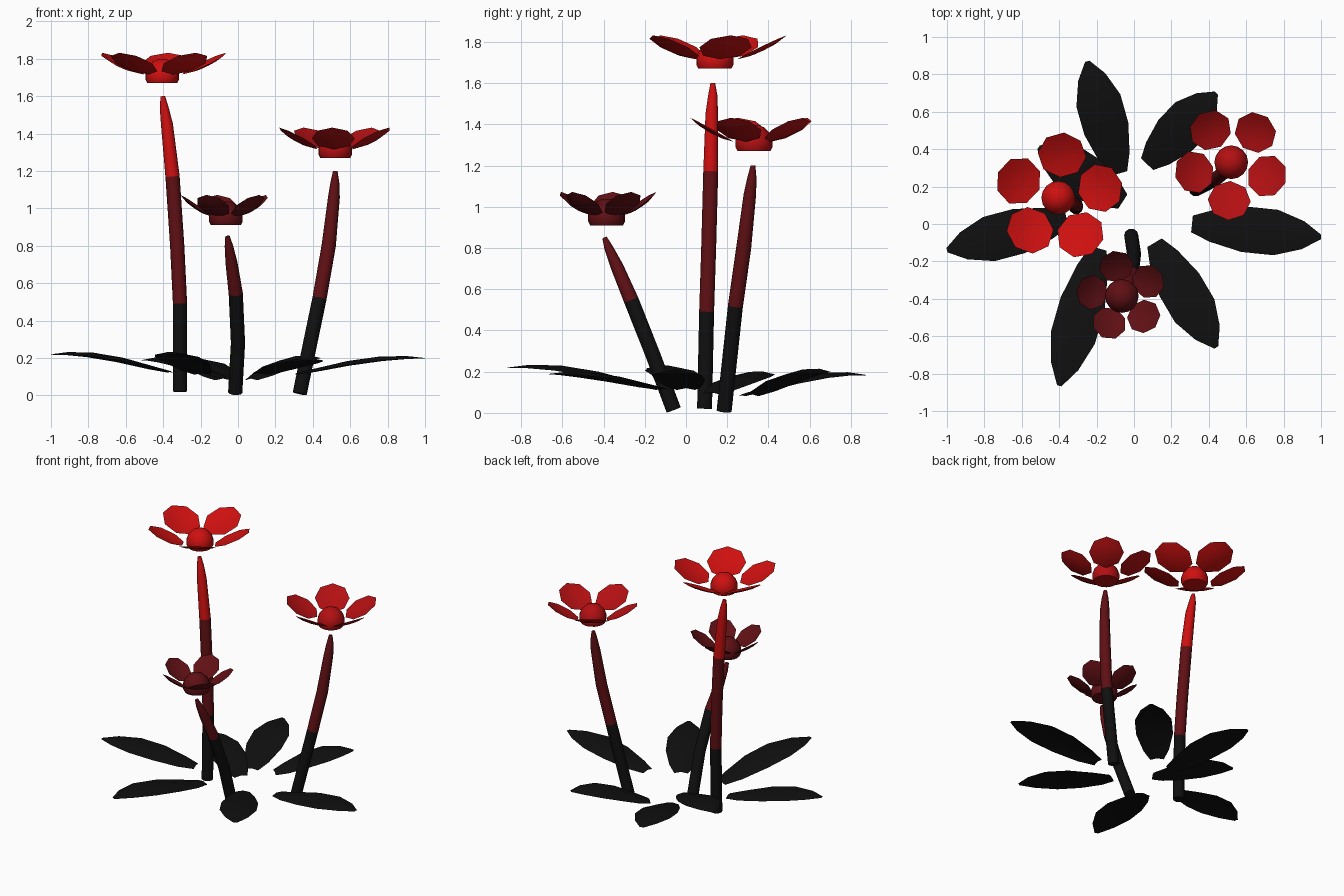
import bpy, bmesh, math
from mathutils import Vector, Matrix

if "Cube" in bpy.data.objects:
    bpy.data.objects.remove(bpy.data.objects["Cube"], do_unlink=True)


def make_material(name, r, g, b):
    m = bpy.data.materials.new(name)
    m.use_nodes = True
    m.diffuse_color = (r, g, b, 1)
    bsdf = m.node_tree.nodes["Principled BSDF"]
    bsdf.inputs["Base Color"].default_value = (r, g, b, 1)
    bsdf.inputs["Roughness"].default_value = 0.8
    return m


BLACK = make_material("near black", 0.005, 0.005, 0.005)
DARK = make_material("dark red", 0.115, 0.005, 0.007)
MID = make_material("medium red", 0.45, 0.005, 0.006)
BRIGHT = make_material("bright red", 0.62, 0.005, 0.005)


def finish(bm, name, mats, angle=40):
    bmesh.ops.recalc_face_normals(bm, faces=bm.faces)
    mesh = bpy.data.meshes.new(name)
    bm.to_mesh(mesh)
    bm.free()
    for m in mats:
        mesh.materials.append(m)
    obj = bpy.data.objects.new(name, mesh)
    bpy.context.collection.objects.link(obj)
    bpy.ops.object.select_all(action="DESELECT")
    obj.select_set(True)
    bpy.context.view_layer.objects.active = obj
    bpy.ops.object.shade_smooth_by_angle(angle=math.radians(angle))
    return obj


def bridge(bm, a, b, index=0):
    n = len(a)
    for i in range(n):
        j = (i + 1) % n
        bm.faces.new((a[i], a[j], b[j], b[i])).material_index = index


# Stems: tapered tubes lofted along a bent path, coloured by height
def stem(name, path, limits, mats, sides=10):
    pts = [Vector(p) for p in path]
    last = len(pts) - 1
    bm = bmesh.new()
    rings = []
    for i, p in enumerate(pts):
        d = (pts[min(i + 1, last)] - pts[max(i - 1, 0)]).normalized()
        u = Vector((0, 1, 0)).cross(d).normalized()
        v = d.cross(u)
        to_tip = (pts[last] - p).length
        r = min(0.038, 0.012 + 0.19 * to_tip, 0.027 + 0.013 * to_tip / 0.4)
        ring = []
        for k in range(sides):
            a = math.tau * k / sides
            ring.append(bm.verts.new(p + (u * math.cos(a) + v * math.sin(a)) * r))
        rings.append(ring)
    for i in range(last):
        mid = (pts[i].z + pts[i + 1].z) / 2
        bridge(bm, rings[i], rings[i + 1], sum(mid > h for h in limits))
    bm.faces.new(rings[0])
    bm.faces.new(rings[-1]).material_index = len(limits)
    finish(bm, name, mats)


stem("tall_stem",
     [(-0.31, 0.09, 0.02), (-0.31, 0.1, 0.49), (-0.325, 0.11, 0.8),
      (-0.35, 0.12, 1.17), (-0.38, 0.125, 1.45), (-0.395, 0.13, 1.54),
      (-0.402, 0.13, 1.6)],
     (0.49, 1.17), (BLACK, DARK, BRIGHT))
stem("middle_stem",
     [(0.33, 0.185, 0.01), (0.436, 0.24, 0.52), (0.485, 0.28, 0.8),
      (0.513, 0.31, 1.06), (0.518, 0.32, 1.14), (0.52, 0.325, 1.2)],
     (0.52,), (BLACK, DARK))
stem("short_stem",
     [(-0.015, -0.06, 0.015), (0.0, -0.16, 0.28), (-0.012, -0.265, 0.545),
      (-0.035, -0.335, 0.71), (-0.049, -0.375, 0.8), (-0.056, -0.395, 0.85)],
     (0.545,), (BLACK, DARK))


# Flower heads: a domed centre and five tilted, cupped octagonal petals
DOME = ((0.08, 0.0), (0.09, 0.02), (0.09, 0.05), (0.078, 0.085), (0.05, 0.115), (0.02, 0.128))


def dome(name, centre, mat, sides=16):
    bm = bmesh.new()
    rings = []
    for r, z in DOME:
        rings.append([bm.verts.new(centre + Vector((r * math.cos(math.tau * k / sides),
                                                    r * math.sin(math.tau * k / sides), z)))
                      for k in range(sides)])
    for a, b in zip(rings, rings[1:]):
        bridge(bm, a, b)
    bm.faces.new(rings[0])
    bm.faces.new(rings[-1])
    finish(bm, name, [mat])


def petal(name, centre, angle, dist, half_len, half_wide, mat):
    bm = bmesh.new()
    tilt = math.atan2(0.058, half_len)
    place = (Matrix.Translation(centre) @ Matrix.Rotation(angle, 4, "Z")
             @ Matrix.Translation((dist, 0, 0.104)) @ Matrix.Rotation(-tilt, 4, "Y"))
    rings = []
    for s, z in ((1, 0), (0.55, -0.013)):
        rings.append([bm.verts.new(place @ Vector((
            s * half_len / math.cos(tilt) * math.cos(math.tau * k / 8),
            s * half_wide * math.sin(math.tau * k / 8), z))) for k in range(8)])
    bridge(bm, rings[0], rings[1])
    tip = bm.verts.new(place @ Vector((0, 0, -0.017)))
    for k in range(8):
        bm.faces.new((rings[1][k], rings[1][(k + 1) % 8], tip))
    finish(bm, name, [mat])


FLOWERS = (
    ("tall", (-0.405, 0.14, 1.67), 13, 0.23, 0.12, 0.13, BRIGHT),
    ("middle", (0.52, 0.33, 1.27), 51, 0.205, 0.105, 0.115, MID),
    ("short", (-0.065, -0.385, 0.91), 29, 0.16, 0.085, 0.093, DARK),
)
for label, centre, turn, dist, length, width, mat in FLOWERS:
    c = Vector(centre)
    dome(label + "_flower_centre", c, mat)
    for k in range(5):
        petal(f"{label}_petal_{k + 1}", c, math.radians(turn + 72 * k),
              dist, length, width, mat)


# Leaves: arched blades that rise from the middle and level out at the tip
OUTLINE = ((0, 0.045, 0), (0.15, 0.085, 0.3), (0.4, 0.122, 0.8),
           (0.65, 0.122, 1.1), (0.86, 0.075, 1.13), (1, 0.012, 1))


def leaf(name, start, end):
    a, b = Vector(start), Vector(end)
    side = Vector((a.y - b.y, b.x - a.x, 0)).normalized()
    bm = bmesh.new()
    rows = []
    for t, w, rise in OUTLINE:
        p = a.lerp(b, t)
        p.z = a.z + (b.z - a.z) * rise
        drop = Vector((0, 0, -0.2 * w))
        rows.append([bm.verts.new(p - side * w + drop), bm.verts.new(p),
                     bm.verts.new(p + side * w + drop)])
    for r, s in zip(rows, rows[1:]):
        for k in range(2):
            bm.faces.new((r[k], r[k + 1], s[k + 1], s[k]))
    finish(bm, name, [BLACK])


LEAVES = (
    ("right_leaf", (-0.36, 0.03, 0.13), (-1.0, -0.14, 0.22)),
    ("back_leaf", (-0.08, 0.27, 0.09), (-0.25, 0.87, 0.185)),
    ("back_left_leaf", (0.07, 0.32, 0.09), (0.44, 0.7, 0.2)),
    ("left_leaf", (0.31, 0.0, 0.12), (1.0, -0.07, 0.2)),
    ("front_left_leaf", (0.11, -0.1, 0.12), (0.44, -0.66, 0.19)),
    ("front_right_leaf", (-0.19, -0.13, 0.12), (-0.4, -0.865, 0.22)),
    ("back_right_leaf", (-0.06, 0.12, 0.1), (-0.51, 0.41, 0.19)),
)
for entry in LEAVES:
    leaf(*entry)
